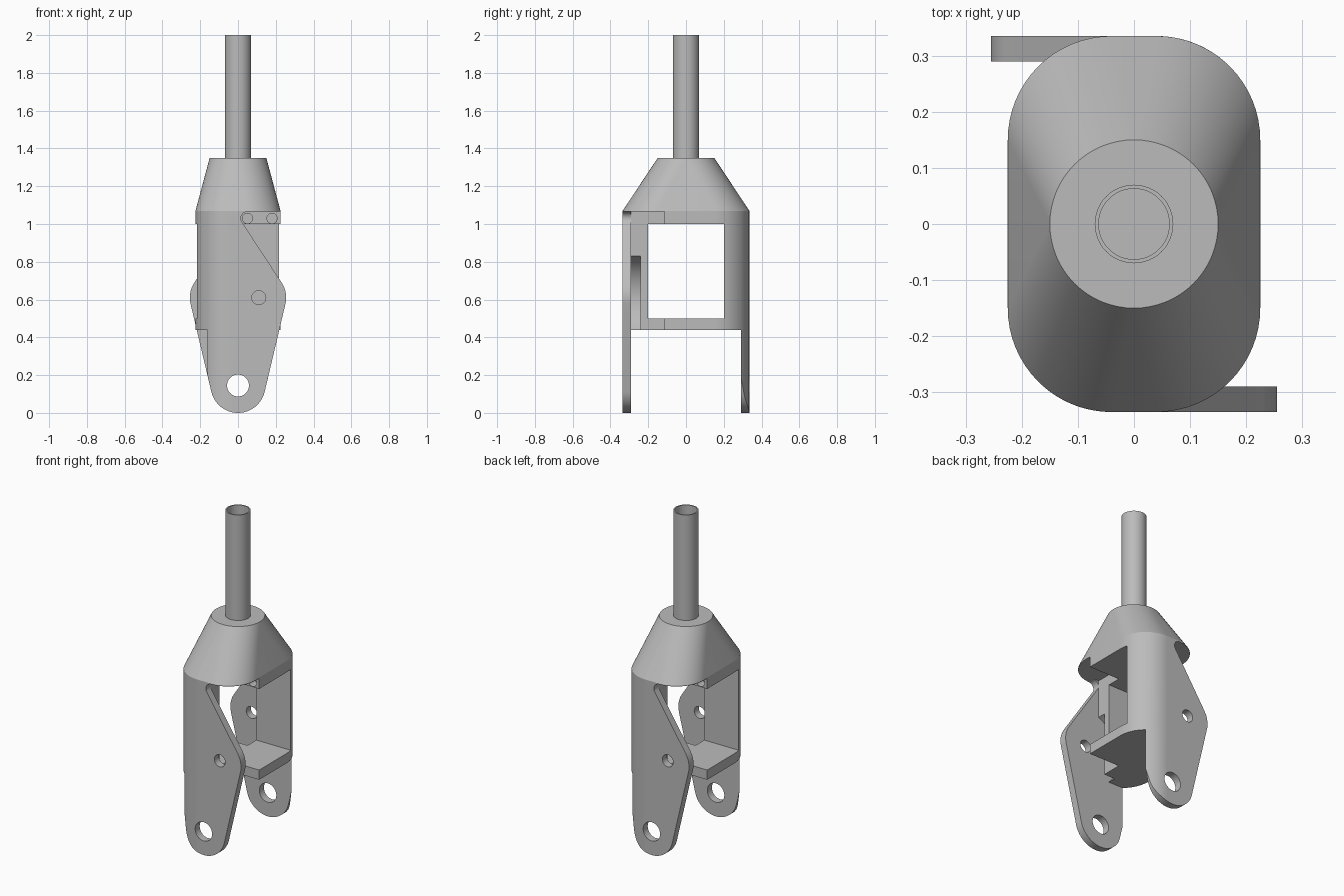
import bpy, bmesh, math
from mathutils import Matrix

if "Cube" in bpy.data.objects:
    bpy.data.objects.remove(bpy.data.objects["Cube"], do_unlink=True)

grey = bpy.data.materials.new("plain grey metal")
grey.use_nodes = True
grey.diffuse_color = (0.5, 0.5, 0.5, 1)
grey.node_tree.nodes["Principled BSDF"].inputs["Base Color"].default_value = (0.5, 0.5, 0.5, 1)

HALF_X, HALF_Y, CORNER = 0.225, 0.335, 0.185
PLATE_IN = 0.29           # inner face of the side plates
FLOOR, HEAD, NECK, TOP = 0.44, 1.07, 1.35, 2.0
POCKET_X, POCKET_TOP = 0.015, 1.065
PIVOT, AXLE, SLOT = (0.11, 0.61), (0, 0.145), (0.05, 1.03)
TURN = Matrix.Rotation(math.pi, 4, "Z")


def arc(centre, r, a0, a1, n=16):
    angles = [math.radians(a0 + (a1 - a0) * i / n) for i in range(n + 1)]
    return [(centre[0] + r * math.cos(a), centre[1] + r * math.sin(a)) for a in angles]


def circle(centre, r, n=48):
    return arc(centre, r, 0, 360, n)[:-1]


def rect(x0, x1, y0, y1):
    return [(x0, y0), (x1, y0), (x1, y1), (x0, y1)]


def finish(name, bm):
    bmesh.ops.recalc_face_normals(bm, faces=bm.faces)
    mesh = bpy.data.meshes.new(name)
    bm.to_mesh(mesh)
    bm.free()
    mesh.materials.append(grey)
    obj = bpy.data.objects.new(name, mesh)
    bpy.context.collection.objects.link(obj)
    return obj


def prism(name, points, lo, hi, axis="z"):
    """Extrude an outline along z, or an x-z outline along y."""
    place = (lambda p, w: (p[0], p[1], w)) if axis == "z" else (lambda p, w: (p[0], w, p[1]))
    bm = bmesh.new()
    low = [bm.verts.new(place(p, lo)) for p in points]
    high = [bm.verts.new(place(p, hi)) for p in points]
    bm.faces.new(low)
    bm.faces.new(high)
    for i in range(len(points)):
        j = (i + 1) % len(points)
        bm.faces.new((low[i], low[j], high[j], high[i]))
    return finish(name, bm)


def activate(obj):
    bpy.ops.object.select_all(action="DESELECT")
    obj.select_set(True)
    bpy.context.view_layer.objects.active = obj


def boolean(obj, other, operation="DIFFERENCE"):
    mod = obj.modifiers.new("cut", "BOOLEAN")
    mod.operation, mod.solver, mod.object = operation, "EXACT", other
    activate(obj)
    bpy.ops.object.modifier_apply(modifier=mod.name)
    bpy.data.objects.remove(other, do_unlink=True)


def smooth(obj):
    activate(obj)
    bpy.ops.object.shade_smooth_by_angle(angle=math.radians(30))


# Rounded outline of the fork, and the directions its points face
CX, CY = HALF_X - CORNER, HALF_Y - CORNER
outline, ring = [], []
for k, (sx, sy) in enumerate([(1, 1), (-1, 1), (-1, -1), (1, -1)]):
    outline += arc((sx * CX, sy * CY), CORNER, 90 * k, 90 * k + 90)
    ring += arc((0, 0), 0.15, 90 * k, 90 * k + 90)

# Fork body with a window from side to side
body = prism("fork_body", outline, FLOOR, HEAD)
boolean(body, prism("window_cutter", rect(-0.4, 0.4, -0.2, 0.2), 0.5, 1.0))

# Open corner, round clearance and blind holes, repeated at the opposite corner
for turned in (False, True):
    cutters = [
        prism("corner_cutter", rect(POCKET_X, 0.4, -0.5, -0.115), 0.3, POCKET_TOP),
        prism("clearance_cutter", circle(PIVOT, 0.24, 64), -PLATE_IN, -0.24, "y"),
        prism("bolt_cutter", circle(SLOT, 0.027, 24), -0.2, -0.06, "y"),
        prism("bolt_cutter", circle((0.18, SLOT[1]), 0.027, 24), -0.2, -0.06, "y"),
    ]
    for cutter in cutters:
        if turned:
            cutter.data.transform(TURN)
        boolean(body, cutter)

# Side plates: rounded on one edge, flange on the other, with axle and pivot holes
profile = (arc(AXLE, 0.145, 193.3, 346.7, 32) + arc(PIVOT, 0.145, -13.3, 33.2)
           + arc(SLOT, 0.035, 213.2, 90) + [(-0.3, POCKET_TOP), (-0.3, 0.78)])
edge = math.degrees(math.asin((PLATE_IN - CY) / CORNER))
footprint = arc((-CX, -CY), CORNER, 180 + edge, 270) + [(0.3, -HALF_Y), (0.3, -PLATE_IN)]

for name in ("front_plate", "back_plate"):
    plate = prism(name, profile, -0.5, -0.1, "y")
    boolean(plate, prism("plate_trim", footprint, -0.1, 1.2), "INTERSECT")
    boolean(plate, prism("axle_cutter", circle(AXLE, 0.058), -0.5, -0.1, "y"))
    boolean(plate, prism("pivot_cutter", circle(PIVOT, 0.037), -0.5, -0.1, "y"))
    if name == "back_plate":
        plate.data.transform(TURN)
    boolean(body, plate, "UNION")
smooth(body)

# Neck blending the rounded outline into a circle
bm = bmesh.new()
low = [bm.verts.new((x, y, HEAD)) for x, y in outline]
high = [bm.verts.new((x, y, NECK)) for x, y in ring]
bm.faces.new(low)
bm.faces.new(high)
for i in range(len(low)):
    j = (i + 1) % len(low)
    bm.faces.new((low[i], low[j], high[j], high[i]))
bmesh.ops.remove_doubles(bm, verts=bm.verts, dist=0.0001)
smooth(finish("neck", bm))

# Hollow steerer tube
tube = prism("steerer_tube", circle((0, 0), 0.07), NECK, TOP)
boolean(tube, prism("bore_cutter", circle((0, 0), 0.063), NECK + 0.002, TOP + 0.1))
smooth(tube)
